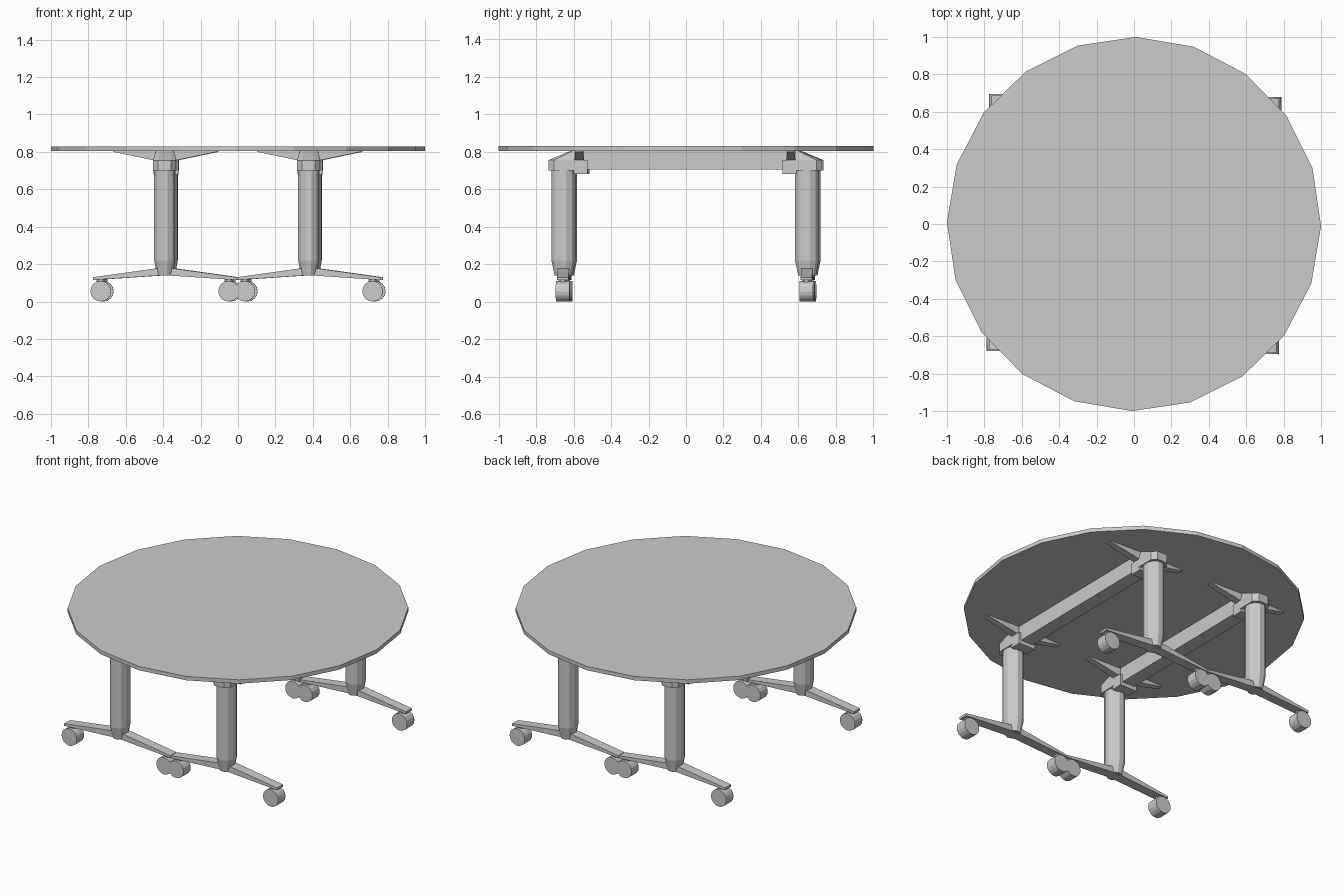
import bpy, bmesh, math
from mathutils import Matrix, Vector

if "Cube" in bpy.data.objects:
    bpy.data.objects.remove(bpy.data.objects["Cube"])

LEG_X, LEG_Y = 0.385, 0.65
TURN = Matrix.Rotation(math.radians(-0.6), 4, 'Z')   # whole table sits slightly turned


def loft(name, rings, sx=1, sy=1):
    """Skin equal-length rings of points, cap both ends, mirror by sx / sy."""
    bm = bmesh.new()
    vs = [[bm.verts.new(TURN @ Vector((p[0] * sx, p[1] * sy, p[2]))) for p in r] for r in rings]
    n = len(rings[0])
    for a, b in zip(vs, vs[1:]):
        for i in range(n):
            j = (i + 1) % n
            bm.faces.new((a[i], a[j], b[j], b[i]))
    bm.faces.new(vs[0])
    bm.faces.new(vs[-1])
    bmesh.ops.recalc_face_normals(bm, faces=bm.faces)
    me = bpy.data.meshes.new(name)
    bm.to_mesh(me)
    bm.free()
    ob = bpy.data.objects.new(name, me)
    bpy.context.collection.objects.link(ob)
    return ob


def box(name, x0, x1, y0, y1, z0, z1, sx=1, sy=1):
    return loft(name, [[(x0, y0, z), (x1, y0, z), (x1, y1, z), (x0, y1, z)] for z in (z0, z1)], sx, sy)


def oval(cx, cy, rx, ry, z, n=12):
    return [(cx + rx * math.cos(math.tau * (i + .5) / n),
             cy + ry * math.sin(math.tau * (i + .5) / n), z) for i in range(n)]


def disc_xz(cx, y, cz, r, n=16):
    return [(cx + r * math.cos(math.tau * i / n), y, cz + r * math.sin(math.tau * i / n))
            for i in range(n)]


def bar_section(x, y, half, z0, z1):
    return [(x, y - half, z0), (x, y + half, z0), (x, y + half, z1), (x, y - half, z1)]


for sx, side in ((1, "right"), (-1, "left")):
    # Half-round tabletop (two halves meet at the middle)
    arc = [math.radians(-90 + 18 * i) for i in range(11)]
    loft(f"tabletop_{side}",
         [[(abs(math.cos(a)), math.sin(a), z) for a in arc] for z in (0.805, 0.83)], sx)

    # Long beam under each half
    box(f"beam_{side}", LEG_X - .045, LEG_X + .045, -.56, .56, .705, .805, sx)

    for sy, end in ((1, "back"), (-1, "front")):
        tag = f"{end}_{side}"

        # Column, tapered at the foot
        loft(f"column_{tag}", [oval(LEG_X, LEG_Y, .058 * s, .066 * s, z)
                               for s, z in ((.74, .14), (.82, .165), (1, .22), (1, .71))], sx, sy)

        # Rounded cap sloping up towards the beam
        low = [(-.062, .58), (-.062, .70), (-.035, .73), (.035, .73), (.062, .70), (.062, .58)]
        top = [(-.048, .58), (-.048, .60), (-.03, .61), (.03, .61), (.048, .60), (.048, .58)]
        loft(f"cap_{tag}", [[(LEG_X + x, y, z) for x, y in prof]
                            for prof, z in ((low, .70), (low, .755), (top, .805))], sx, sy)

        # Hinge block between cap and beam
        box(f"hinge_{tag}", LEG_X - .06, LEG_X + .06, .52, .595, .68, .755, sx, sy)

        # Tapered support wings under the top
        loft(f"wings_{tag}", [bar_section(LEG_X + dx, .565, h, z, .806) for dx, h, z in
                              ((-.275, .018, .80), (-.06, .025, .755),
                               (.06, .025, .755), (.275, .018, .80))], sx, sy)

        # Foot bar
        loft(f"foot_{tag}", [bar_section(LEG_X + dx, LEG_Y, h, a, b) for dx, h, a, b in
                             ((-.383, .03, .115, .13), (-.04, .032, .138, .178),
                              (.04, .032, .138, .178), (.383, .03, .115, .13))], sx, sy)

        # Casters
        for dx, pos in ((-.342, "inner"), (.342, "outer")):
            x = LEG_X + dx
            loft(f"caster_wheel_{pos}_{tag}",
                 [disc_xz(x, LEG_Y + d, .055, .055) for d in (-.037, .037)], sx, sy)
            loft(f"caster_stem_{pos}_{tag}",
                 [oval(x, LEG_Y, .024, .024, z, 8) for z in (.09, .12)], sx, sy)
